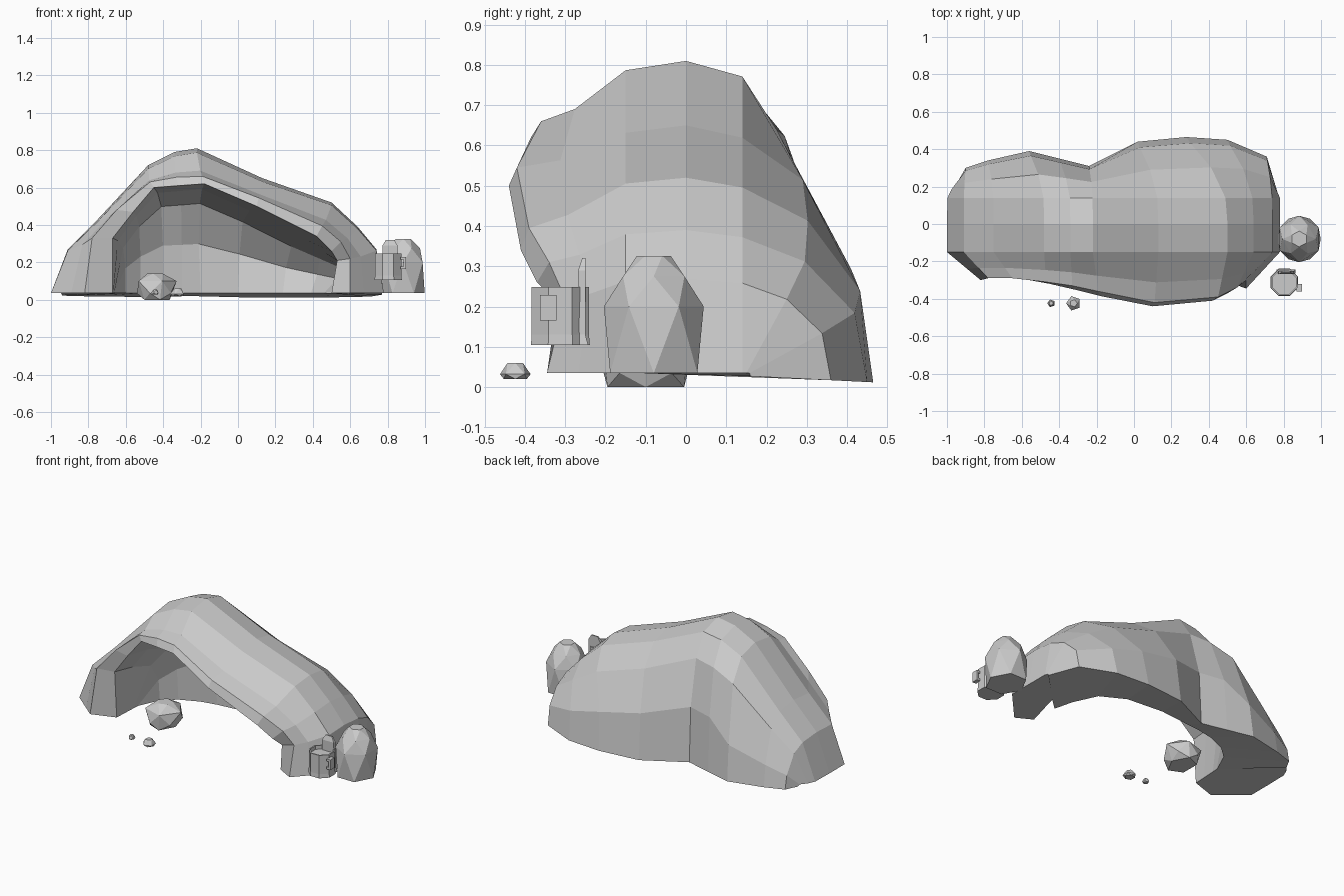
import bpy
import bmesh
import math
from mathutils import Vector

if "Cube" in bpy.data.objects:
    bpy.data.objects.remove(bpy.data.objects["Cube"], do_unlink=True)

stone = bpy.data.materials.new("grey stone")
stone.use_nodes = True
stone.diffuse_color = (0.6, 0.6, 0.6, 1)
stone.node_tree.nodes["Principled BSDF"].inputs["Base Color"].default_value = stone.diffuse_color


def finish(name, bm):
    """Turn a bmesh into a flat shaded stone object."""
    bmesh.ops.recalc_face_normals(bm, faces=bm.faces)
    mesh = bpy.data.meshes.new(name)
    bm.to_mesh(mesh)
    bm.free()
    mesh.materials.append(stone)
    obj = bpy.data.objects.new(name, mesh)
    bpy.context.collection.objects.link(obj)
    return obj


def loft(name, rings):
    """Skin a row of closed rings and cap both ends."""
    bm = bmesh.new()
    rows = [[bm.verts.new(p) for p in ring] for ring in rings]
    count = len(rows[0])
    for a, b in zip(rows, rows[1:]):
        for i in range(count):
            j = (i + 1) % count
            bm.faces.new((a[i], a[j], b[j], b[i]))
    bm.faces.new(rows[0])
    bm.faces.new(rows[-1])
    return finish(name, bm)


def stack(name, centre, sides, levels, twist=0.0, start=0.0):
    """Loft of upright elliptical polygons; levels are (z, x radius, y radius)."""
    rings = []
    for k, (z, rx, ry) in enumerate(levels):
        turn = start + k * twist
        angles = [turn + math.tau * i / sides for i in range(sides)]
        rings.append([(centre[0] + rx * math.cos(a), centre[1] + ry * math.sin(a), z)
                      for a in angles])
    return loft(name, rings)


def rock(name, centre, sides, levels):
    """Faceted boulder: alternate rings are turned by half a side."""
    obj = stack(name, centre, sides, levels, twist=math.pi / sides)
    bm = bmesh.new()
    bm.from_mesh(obj.data)
    bmesh.ops.delete(bm, geom=bm.faces[:] + bm.edges[:], context="EDGES_FACES")
    hull = bmesh.ops.convex_hull(bm, input=bm.verts)
    spare = set(hull["geom_interior"]) | set(hull["geom_unused"])
    bmesh.ops.delete(bm, geom=[v for v in spare if isinstance(v, bmesh.types.BMVert)],
                     context="VERTS")
    bmesh.ops.recalc_face_normals(bm, faces=bm.faces)
    bm.to_mesh(obj.data)
    bm.free()


def box(name, low, high):
    ring = [(low[0], low[1]), (high[0], low[1]), (high[0], high[1]), (low[0], high[1])]
    return loft(name, [[(x, y, z) for x, y in ring] for z in (low[2], high[2])])


# Cave guide curves, each running from the -x foot over to the +x foot
ground = 0.035
mouth = [(-.67, -.25, .035), (-.67, -.27, .33), (-.56, -.3, .47), (-.45, -.32, .6),
         (-.32, -.35, .61), (-.18, -.385, .62), (.1, -.44, .5), (.42, -.41, .34),
         (.5, -.37, .26), (.53, -.32, .21), (.5, -.29, .035)]
lip = [(-.82, -.3, .035), (-.78, -.29, .33), (-.65, -.29, .48), (-.47, -.31, .63),
       (-.33, -.33, .655), (-.19, -.36, .66), (.11, -.42, .545), (.45, -.39, .395),
       (.55, -.34, .31), (.6, -.3, .22), (.6, -.345, .035)]
crest = [(-1, .035), (-.91, .27), (-.75, .43), (-.48, .72), (-.34, .79), (-.22, .81),
         (.13, .65), (.5, .52), (.64, .39), (.74, .27), (.78, .035)]
back_foot = [(-.94, .23), (-.9, .3), (-.78, .34), (-.56, .39), (-.4, .35), (-.24, .31),
             (.02, .44), (.28, .465), (.5, .45), (.71, .36), (.77, .16)]
inner_foot = [(-.66, -.05), (-.6, .08), (-.52, .15), (-.4, .2), (-.3, .22), (-.2, .23),
              (0, .25), (.24, .23), (.39, .15), (.46, 0), (.49, -.12)]


def cave_section(m, l, c, b, n):
    """Closed section: lip, over the roof, down the back, then the inside."""
    def height(top, share):
        return ground + (top - ground) * share

    def outer(y, share, across=0.0):
        return Vector((c[0] + (b[0] - c[0]) * across, y, height(c[1], share)))

    # The inside wall leans outward above the floor on the +x side
    wall = Vector(n).lerp(Vector(b), .28 if n[0] > -.25 else 0)

    def inner(across, share):
        spot = Vector(m[:2]).lerp(wall, across)
        return (spot.x, spot.y, height(m[2], share))

    fall = b[1] - .14
    skirt = .42 if b[0] > -.5 else .29
    front = outer(-.15, .97)
    brow = front.lerp(Vector(l), .6)
    brow.z = height(brow.z, .97)
    return [m, l, brow, front,
            outer(0, 1), outer(.14, .95, .05),
            outer(.14 + fall * .5, .78, .4), outer(.14 + fall * .9, skirt, .9),
            (b[0], b[1], ground - .05 * b[1]),
            (n[0], n[1], ground),
            inner(.97, .45), inner(.8, .82), inner(.4, .95)]


loft("cave_shell", [cave_section(*guides)
                    for guides in zip(mouth, lip, crest, back_foot, inner_foot)])

# Loose rocks
rock("side_boulder", (.883, -.08), 6,
     [(.035, .115, .125), (.2, .12, .124), (.275, .09, .088), (.326, .045, .042)])
rock("mouth_boulder", (-.44, -.1), 5,
     [(0, .075, .1), (.035, .1, .11), (.1, .112, .11), (.14, .045, .045)])
rock("pebble_large", (-.323, -.424), 5,
     [(.02, .03, .03), (.032, .04, .04), (.06, .02, .02)])
rock("pebble_small", (-.443, -.424), 5,
     [(.028, .016, .016), (.038, .021, .021), (.054, .011, .011)])

# Eight sided cup, open at the top
cup = (.803, -.312)
stack("cup", cup, 8,
      [(.105, .079, .079), (.13, .077, .077), (.248, .077, .077), (.248, .068, .068),
       (.225, .068, .068)], start=math.pi / 8)

# Tapered back plate rising behind the cup
loft("cup_back_plate", [[(cup[0] + .01 + s * half, y, z) for s, y in
                         ((-1, near), (1, near), (1, far), (-1, far))]
                        for z, half, near, far in ((.105, .05, -.265, -.243),
                                                   (.13, .045, -.265, -.25),
                                                   (.29, .04, -.268, -.25),
                                                   (.32, .022, -.258, -.25))])

# Cup handle: two arms and a grip
for part, x, z, deep in (("upper_arm", .87, .215, .014), ("lower_arm", .87, .165, .014),
                         ("grip", .885, .165, .064)):
    box("cup_handle_" + part, (x, -.362, z), (.897, -.322, z + deep))
